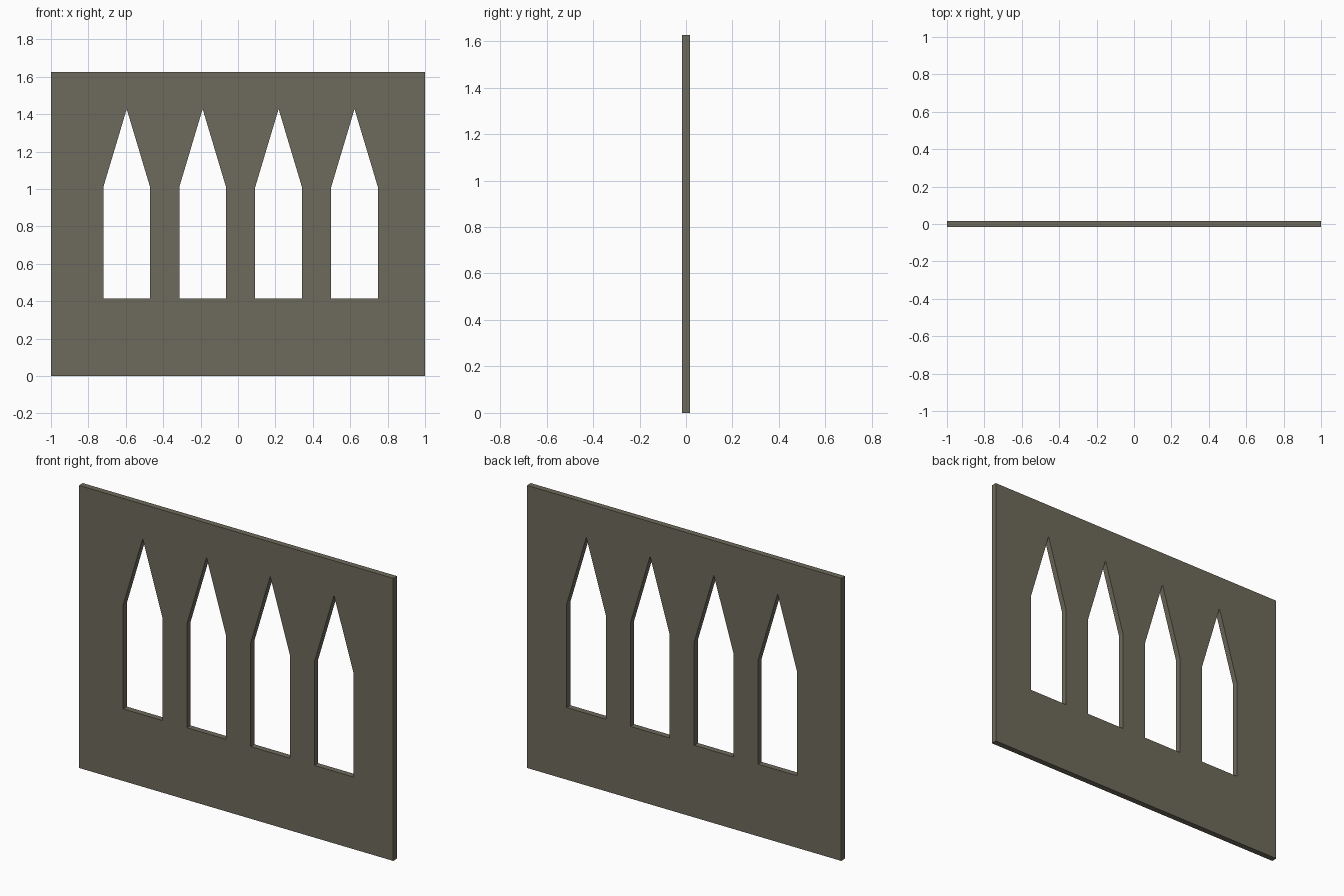
import bpy
import math

if "Cube" in bpy.data.objects:
    bpy.data.objects.remove(bpy.data.objects["Cube"])

WIDTH, HEIGHT, THICK = 2.0, 1.626, 0.034
SILL, SHOULDER, APEX = 0.415, 1.01, 1.428
HALF_OPENING, PITCH, FIRST_X = 0.125, 0.406, -0.595

stone = bpy.data.materials.new("dark_grey_stone")
stone.diffuse_color = (0.155, 0.142, 0.106, 1.0)
stone.use_nodes = True
stone.node_tree.nodes["Principled BSDF"].inputs["Base Color"].default_value = stone.diffuse_color

# Filled 2D profile: outer rectangle, with openings as inner loops
profile = bpy.data.curves.new("window_wall", 'CURVE')
profile.dimensions = '2D'
profile.fill_mode = 'BOTH'
profile.extrude = THICK / 2


def add_loop(points):
    spline = profile.splines.new('POLY')
    spline.points.add(len(points) - 1)
    for p, (x, z) in zip(spline.points, points):
        p.co = (x, z, 0, 1)
    spline.use_cyclic_u = True


# Wall panel outline
w = WIDTH / 2
add_loop([(-w, 0), (w, 0), (w, HEIGHT), (-w, HEIGHT)])

# Four pointed window openings
for i in range(4):
    x, h = FIRST_X + i * PITCH, HALF_OPENING
    add_loop([(x - h, SILL), (x + h, SILL), (x + h, SHOULDER),
              (x, APEX), (x - h, SHOULDER)])

wall = bpy.data.objects.new("window_wall", profile)
bpy.context.collection.objects.link(wall)
wall.rotation_euler = (math.radians(90), 0, 0)

# Turn the profile into a clean flat-shaded mesh
bpy.context.view_layer.objects.active = wall
wall.select_set(True)
bpy.ops.object.convert(target='MESH')
wall = bpy.context.object
bpy.ops.object.transform_apply(location=False, rotation=True, scale=False)
bpy.ops.object.mode_set(mode='EDIT')
bpy.ops.mesh.select_all(action='SELECT')
bpy.ops.mesh.remove_doubles(threshold=0.0001)
bpy.ops.mesh.normals_make_consistent(inside=False)
bpy.ops.object.mode_set(mode='OBJECT')
bpy.ops.object.shade_flat()
wall.data.materials.clear()
wall.data.materials.append(stone)
